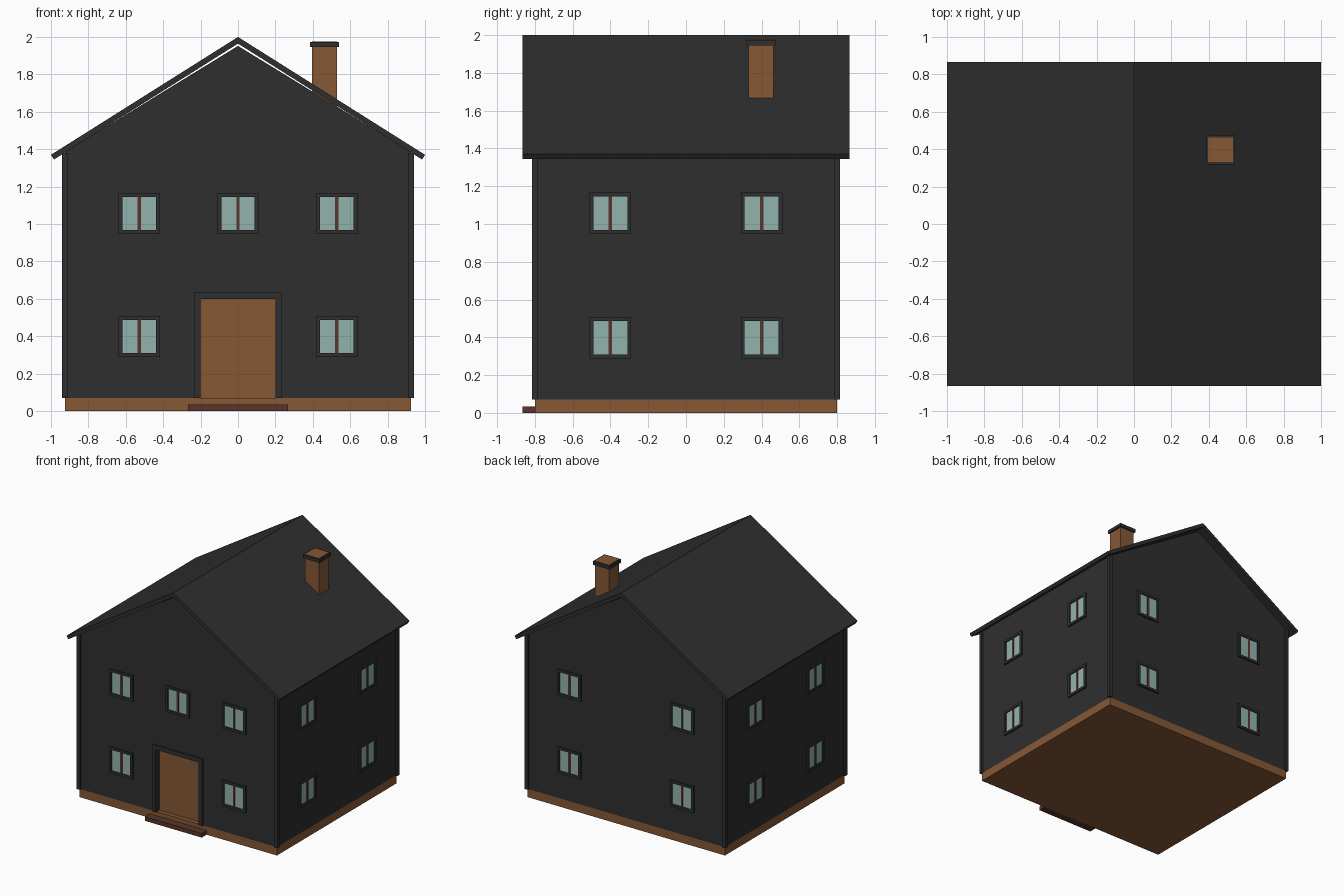
import bpy, bmesh, math
from mathutils import Matrix, Vector

if "Cube" in bpy.data.objects:
    bpy.data.objects.remove(bpy.data.objects["Cube"])


def material(name, r, g, b):
    m = bpy.data.materials.new(name)
    m.diffuse_color = (r, g, b, 1)
    m.use_nodes = True
    m.node_tree.nodes["Principled BSDF"].inputs["Base Color"].default_value = m.diffuse_color
    return m


DARK = material("charcoal", 0.028, 0.028, 0.028)
BROWN = material("brick brown", 0.24, 0.098, 0.036)
RED = material("reddish brown", 0.1, 0.036, 0.024)
GLASS = material("pale glass", 0.29, 0.45, 0.42)


def link(name, mesh):
    ob = bpy.data.objects.new(name, mesh)
    bpy.context.collection.objects.link(ob)
    return ob


def boxes_mesh(name, boxes, mats):
    """boxes: (low corner, high corner, material slot)"""
    bm = bmesh.new()
    for lo, hi, slot in boxes:
        lo, hi = Vector(lo), Vector(hi)
        m = Matrix.Translation((lo + hi) / 2) @ Matrix.Diagonal((*(hi - lo), 1))
        verts = bmesh.ops.create_cube(bm, size=1, matrix=m)["verts"]
        for f in {f for v in verts for f in v.link_faces}:
            f.material_index = slot
    me = bpy.data.meshes.new(name)
    bm.to_mesh(me)
    bm.free()
    for m in mats:
        me.materials.append(m)
    return me


def box(name, lo, hi, mat):
    return link(name, boxes_mesh(name, [(lo, hi, 0)], [mat]))


def prism(name, profile, half_y, mat):
    """Extrude an x-z profile along y."""
    bm = bmesh.new()
    face = bm.faces.new([bm.verts.new((x, -half_y, z)) for x, z in profile])
    ext = bmesh.ops.extrude_face_region(bm, geom=[face])["geom"]
    bmesh.ops.translate(bm, vec=(0, 2 * half_y, 0),
                        verts=[v for v in ext if isinstance(v, bmesh.types.BMVert)])
    bmesh.ops.recalc_face_normals(bm, faces=bm.faces)
    me = bpy.data.meshes.new(name)
    bm.to_mesh(me)
    bm.free()
    me.materials.append(mat)
    return link(name, me)


W, D, BASE, EAVE = 0.925, 0.80, 0.07, 1.385

# Foundation and doorstep
box("foundation", (-W, -D, 0), (W, D, BASE), BROWN)
box("doorstep", (-0.266, -0.865, 0), (0.266, -0.795, 0.035), RED)

# Gabled walls with a recess for the door
walls = prism("walls", [(-W, BASE), (W, BASE), (W, EAVE), (0, 1.952), (-W, EAVE)], D, DARK)
cutter = box("door_cutter", (-0.2, -0.9, 0), (0.2, -0.755, 0.6), DARK)
cutter.hide_render = True
cutter.hide_viewport = True
mod = walls.modifiers.new("door_recess", "BOOLEAN")
mod.operation = "DIFFERENCE"
mod.solver = "EXACT"
mod.object = cutter

# Door and its frame
box("door", (-0.2, -0.765, BASE), (0.2, -0.75, 0.6), BROWN)
link("door_frame", boxes_mesh("door_frame", [
    ((-0.235, -0.815, BASE), (-0.2, -0.77, 0.636), 0),
    ((0.2, -0.815, BASE), (0.235, -0.77, 0.636), 0),
    ((-0.2, -0.815, 0.6), (0.2, -0.77, 0.636), 0)], [DARK]))

# Corner posts
for sx in (-1, 1):
    for sy in (-1, 1):
        x, y = sx * W, sy * D
        box("corner_post", (x - 0.015, y - 0.015, BASE), (x + 0.015, y + 0.015, 1.38), DARK)

# Roof slabs, square-cut at the eaves
a = math.atan(0.63)
t = 0.03
for s in (-1, 1):
    prism("roof_slope", [(0, 2.0), (s, 1.37), (s * (1 - t * math.sin(a)), 1.37 - t * math.cos(a)),
                         (0, 2.0 - t / math.cos(a))], 0.865, DARK)

# Chimney with a collar around the top
cx, cy = 0.462, 0.397
box("chimney", (cx - 0.066, cy - 0.066, 1.62), (cx + 0.066, cy + 0.066, 1.976), BROWN)
box("chimney_cap", (cx - 0.078, cy - 0.078, 1.945), (cx + 0.078, cy + 0.078, 1.974), DARK)

# One window facing -y, reused on every wall
o, i = 0.11, 0.089
window = boxes_mesh("window", [
    ((-o, -0.014, -o), (-i, 0.005, o), 0),
    ((i, -0.014, -o), (o, 0.005, o), 0),
    ((-i, -0.014, i), (i, 0.005, o), 0),
    ((-i, -0.014, -o), (i, 0.005, -i), 0),
    ((-i, -0.005, -i), (i, 0.003, i), 1),
    ((-0.009, -0.011, -i), (0.009, 0, i), 2)], [DARK, GLASS, RED])


def place_window(x, y, z, degrees):
    ob = link("window", window)
    ob.location = (x, y, z)
    ob.rotation_euler.z = math.radians(degrees)


for z in (0.398, 1.056):
    for s in (-1, 1):
        place_window(s * 0.528, -D, z, 0)
        place_window(s * 0.528, D, z, 180)
        place_window(W, s * 0.4, z, 90)
        place_window(-W, s * 0.4, z, -90)
place_window(0, -D, 1.056, 0)
